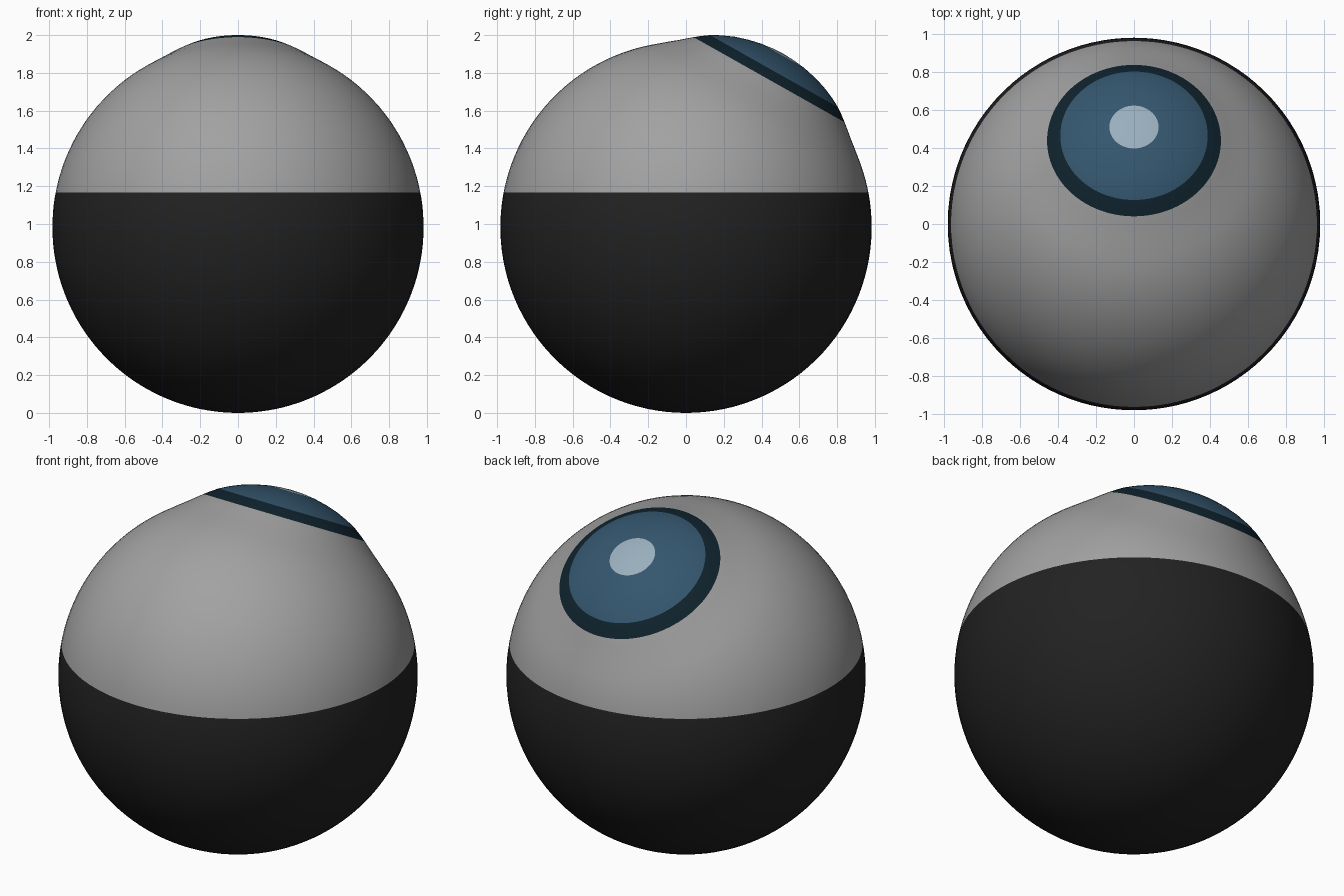
import bpy, bmesh, math
from mathutils import Matrix, Vector

if "Cube" in bpy.data.objects:
    bpy.data.objects.remove(bpy.data.objects["Cube"])

R = 0.983                      # ball radius
CENTRE = Vector((0, 0, R))
TILT = math.radians(29.4)      # eye axis leans from +z toward +y
SEAM_Z = 1.167                 # height where the dark lower half begins
SEGMENTS = 96
PUPIL, IRIS, LIMBUS = 7.1, 22.3, 27.1   # colour edges, degrees off the eye axis


def material(name, rgb):
    m = bpy.data.materials.new(name)
    m.diffuse_color = (*rgb, 1)
    m.use_nodes = True
    m.node_tree.nodes["Principled BSDF"].inputs["Base Color"].default_value = m.diffuse_color
    return m


materials = [
    material("pale_grey", (0.36, 0.36, 0.36)),
    material("near_black", (0.016, 0.016, 0.016)),
    material("dark_teal", (0.005, 0.017, 0.027)),
    material("iris_blue", (0.034, 0.092, 0.155)),
    material("pupil_pale_blue", (0.32, 0.43, 0.51)),
]

# Profile as (degrees off axis, radius): raised cornea blending into the ball
profile = [(3.5, 1.052), (PUPIL, 1.050), (11, 1.046), (15, 1.041), (19, 1.033),
           (IRIS, 1.025), (24.7, 1.016), (LIMBUS, 1.007), (29.4, 0.999),
           (32, 0.991), (34.5, 0.987), (37, 0.984), (40, R)]
profile += [(a, R) for a in range(43, 179, 3)]

# Lathe the profile about the eye axis
bm = bmesh.new()
rings = []
for deg, r in profile:
    a = math.radians(deg)
    rings.append([bm.verts.new((r * math.sin(a) * math.cos(t), r * math.sin(a) * math.sin(t),
                                r * math.cos(a)))
                  for t in (2 * math.pi * i / SEGMENTS for i in range(SEGMENTS))])
front_pole = bm.verts.new((0, 0, 1.053))
back_pole = bm.verts.new((0, 0, -R))
for i in range(SEGMENTS):
    j = (i + 1) % SEGMENTS
    bm.faces.new((front_pole, rings[0][i], rings[0][j]))
    bm.faces.new((back_pole, rings[-1][j], rings[-1][i]))
    for upper, lower in zip(rings, rings[1:]):
        bm.faces.new((upper[i], lower[i], lower[j], upper[j]))

# Tilt the eye, stand it on the ground and cut the seam
bm.transform(Matrix.Translation(CENTRE) @ Matrix.Rotation(-TILT, 4, 'X'))
bmesh.ops.bisect_plane(bm, geom=bm.verts[:] + bm.edges[:] + bm.faces[:],
                       plane_co=(0, 0, SEAM_Z), plane_no=(0, 0, 1), dist=1e-5)
bmesh.ops.recalc_face_normals(bm, faces=bm.faces)

# Colour by angle off the eye axis and by height
axis = Vector((0, math.sin(TILT), math.cos(TILT)))
for f in bm.faces:
    c = f.calc_center_median()
    off = math.degrees((c - CENTRE).angle(axis))
    if off < PUPIL:
        f.material_index = 4
    elif off < IRIS:
        f.material_index = 3
    elif off < LIMBUS:
        f.material_index = 2
    else:
        f.material_index = 1 if c.z < SEAM_Z else 0
    f.smooth = True

mesh = bpy.data.meshes.new("eyeball")
bm.to_mesh(mesh)
bm.free()
for m in materials:
    mesh.materials.append(m)
bpy.context.collection.objects.link(bpy.data.objects.new("eyeball", mesh))
